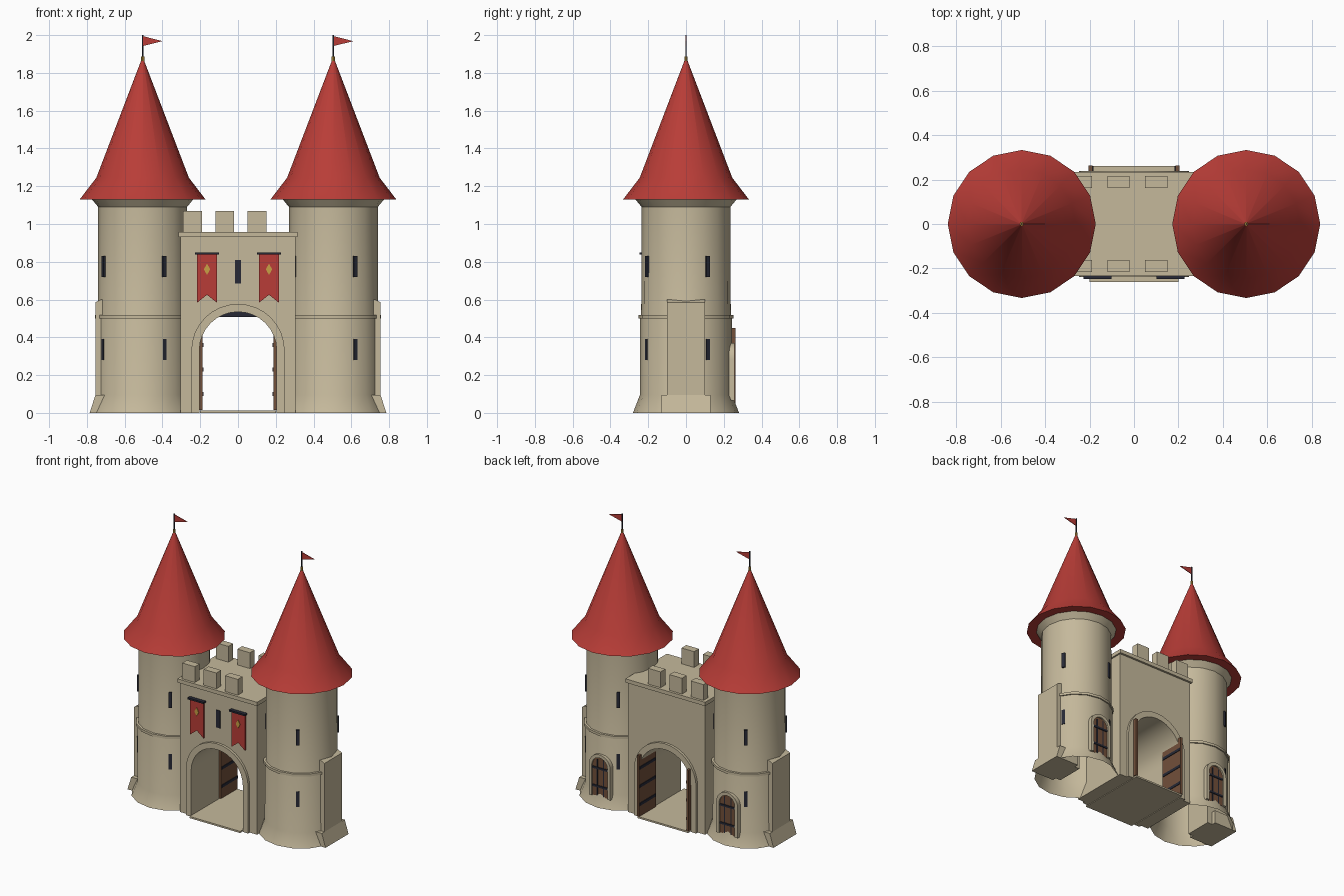
import bpy, bmesh, math
from mathutils import Matrix, Vector

if "Cube" in bpy.data.objects:
    bpy.data.objects.remove(bpy.data.objects["Cube"], do_unlink=True)


def material(name, rgb):
    m = bpy.data.materials.new(name)
    m.use_nodes = True
    m.diffuse_color = (*rgb, 1)
    m.node_tree.nodes["Principled BSDF"].inputs["Base Color"].default_value = (*rgb, 1)
    return m


STONE = material("sandstone", (0.56, 0.485, 0.33))
RED = material("red", (0.48, 0.046, 0.038))
IRON = material("dark iron", (0.02, 0.022, 0.036))
WOOD = material("brown wood", (0.17, 0.08, 0.042))
GOLD = material("gold", (0.58, 0.35, 0.06))


def finish(bm, name, mat, smooth=False):
    bmesh.ops.recalc_face_normals(bm, faces=bm.faces)
    mesh = bpy.data.meshes.new(name)
    bm.to_mesh(mesh)
    bm.free()
    mesh.materials.append(mat)
    ob = bpy.data.objects.new(name, mesh)
    bpy.context.collection.objects.link(ob)
    if smooth:
        bpy.ops.object.select_all(action="DESELECT")
        ob.select_set(True)
        bpy.context.view_layer.objects.active = ob
        bpy.ops.object.shade_smooth_by_angle(angle=math.radians(30))
    return ob


def box(name, mat, x, y, z, turn=None):
    """Box between (min, max) pairs, optionally transformed."""
    bm = bmesh.new()
    bmesh.ops.create_cube(bm, size=1)
    for v in bm.verts:
        v.co = Vector([a + (b - a) * (c + 0.5) for (a, b), c in zip((x, y, z), v.co)])
    if turn:
        bm.transform(turn)
    return finish(bm, name, mat)


def prism(name, mat, outline, y0, y1, smooth=False):
    """Extrude an x-z outline along y."""
    bm = bmesh.new()
    face = bm.faces.new([bm.verts.new((x, y0, z)) for x, z in outline])
    ext = bmesh.ops.extrude_face_region(bm, geom=[face])
    verts = [g for g in ext["geom"] if isinstance(g, bmesh.types.BMVert)]
    bmesh.ops.translate(bm, vec=(0, y1 - y0, 0), verts=verts)
    return finish(bm, name, mat, smooth)


def lathe(name, mat, cx, profile, sides=16):
    """Revolve an r-z profile around the vertical through cx."""
    bm = bmesh.new()
    verts = [bm.verts.new((r, 0, z)) for r, z in profile]
    edges = [bm.edges.new(p) for p in zip(verts, verts[1:])]
    bmesh.ops.spin(bm, geom=verts + edges, cent=(0, 0, 0), axis=(0, 0, 1),
                   angle=math.tau, steps=sides, use_duplicate=False)
    bmesh.ops.remove_doubles(bm, verts=bm.verts, dist=0.0001)
    bm.transform(Matrix.Translation((cx, 0, 0)))
    return finish(bm, name, mat, True)


def arch(cx, radius, spring, base, steps=16):
    """Arch outline from the right foot over the top to the left foot."""
    curve = [(cx + radius * math.cos(math.pi * i / steps),
              spring + radius * math.sin(math.pi * i / steps)) for i in range(steps + 1)]
    return [(cx + radius, base)] + curve + [(cx - radius, base)]


def arch_band(name, cx, r_out, r_in, spring, base, y0, y1):
    outline = arch(cx, r_out, spring, base) + arch(cx, r_in, spring, base)[::-1]
    return prism(name, STONE, outline, y0, y1, True)


# Gatehouse with an arched passage
SPRING, OPEN = 0.33, 0.205
wall = [(0.305, 0), (0.305, 0.94), (-0.305, 0.94), (-0.305, 0)]
prism("gatehouse", STONE, wall + arch(0, OPEN, SPRING, 0)[::-1], -0.22, 0.22, True)
box("cornice", STONE, (-0.316, 0.316), (-0.235, 0.235), (0.93, 0.957))
box("passage_floor", STONE, (-0.2, 0.2), (-0.262, 0.262), (0, 0.012))
for end, s in (("front", -1), ("back", 1)):
    arch_band(end + "_arch_surround", 0, 0.247, OPEN, SPRING, 0, s * 0.21, s * 0.238)
    for i in range(3):
        x = -0.24 + 0.17 * i
        box(f"{end}_merlon_{i}", STONE, (x - 0.05, x + 0.05),
            sorted((s * 0.163, s * 0.217)), (0.95, 1.07))
box("raised_portcullis", IRON, (-0.1, 0.1), (-0.1, -0.08), (0.507, 0.535))
box("gatehouse_slit", IRON, (-0.015, 0.015), (-0.225, -0.2), (0.685, 0.81))

for side, s in (("left", 1), ("right", -1)):
    # Open gate leaf with iron straps
    box(side + "_gate_leaf", WOOD, sorted((s * 0.187, s * 0.204)), (0.075, 0.263), (0.014, 0.45))
    for i, z in enumerate((0.09, 0.22, 0.35)):
        box(f"{side}_leaf_strap_{i}", IRON, sorted((s * 0.183, s * 0.19)),
            (0.08, 0.26), (z, z + 0.02))

    # Hanging swallow-tailed banner
    c = s * 0.164
    flag = [(-0.053, 0.84), (0.053, 0.84), (0.053, 0.583), (0, 0.625), (-0.053, 0.583)]
    prism(side + "_banner", RED, [(c + x, z) for x, z in flag], -0.232, -0.222)
    diamond = [(0, 0.73), (0.017, 0.76), (0, 0.79), (-0.017, 0.76)]
    prism(side + "_banner_diamond", GOLD, [(c + x, z) for x, z in diamond], -0.236, -0.23)
    box(side + "_banner_rod", IRON, (c - 0.063, c + 0.063), (-0.247, -0.22), (0.838, 0.85))

    # Round tower, string course and roof
    cx = s * 0.505
    lathe(side + "_tower", STONE, cx, [(0.281, 0), (0.244, 0.095), (0.243, 0.5), (0.237, 0.52),
                                       (0.235, 1.09), (0.268, 1.13)])
    lathe(side + "_string_course", STONE, cx, [(0.23, 0.498), (0.251, 0.5),
                                               (0.251, 0.518), (0.23, 0.52)])
    lathe(side + "_roof", RED, cx, [(0.2, 1.13), (0.333, 1.13), (0.245, 1.245), (0.008, 1.865)])
    lathe(side + "_finial", GOLD, cx, [(0, 1.85), (0.009, 1.85), (0.009, 1.888), (0, 1.888)], 8)
    lathe(side + "_flagpole", IRON, cx, [(0, 1.87), (0.004, 1.87), (0.004, 2), (0, 2)], 6)
    prism(side + "_pennant", RED, [(cx, 1.995), (cx + 0.105, 1.968), (cx, 1.942)], -0.002, 0.002)

    # Arrow slits in two rows around the tower
    for row, z in enumerate((0.28, 0.72)):
        for k in range(4):
            turn = Matrix.Translation((cx, 0, 0)) @ Matrix.Rotation(
                math.radians(29 + 90 * k), 4, "Z")
            box(f"{side}_slit_{row}_{k}", IRON, (0.22, 0.243), (-0.011, 0.011),
                (z, z + 0.11), turn)

    # Buttress with a sloped cap and spreading foot on the outer side
    cap = [(0.56, 0), (0.755, 0), (0.755, 0.585), (0.725, 0.6), (0.56, 0.6)]
    prism(side + "_buttress", STONE, [(s * x, z) for x, z in cap], -0.1, 0.1)
    foot = [(0.6, 0), (0.785, 0), (0.755, 0.095), (0.6, 0.095)]
    prism(side + "_buttress_foot", STONE, [(s * x, z) for x, z in foot], -0.13, 0.13)

    # Arched tower door at the back
    arch_band(side + "_door_frame", cx, 0.085, 0.062, 0.285, 0.065, 0.2, 0.258)
    prism(side + "_tower_door", WOOD, arch(cx, 0.064, 0.285, 0.065), 0.2, 0.247)
    for i, z in enumerate((0.13, 0.26)):
        box(f"{side}_door_strap_{i}", IRON, (cx - 0.062, cx + 0.062), (0.24, 0.253),
            (z, z + 0.014))
    for i, x in enumerate((-0.025, 0.025)):
        box(f"{side}_door_bar_{i}", IRON, (cx + x - 0.004, cx + x + 0.004), (0.24, 0.25),
            (0.07, 0.33))
